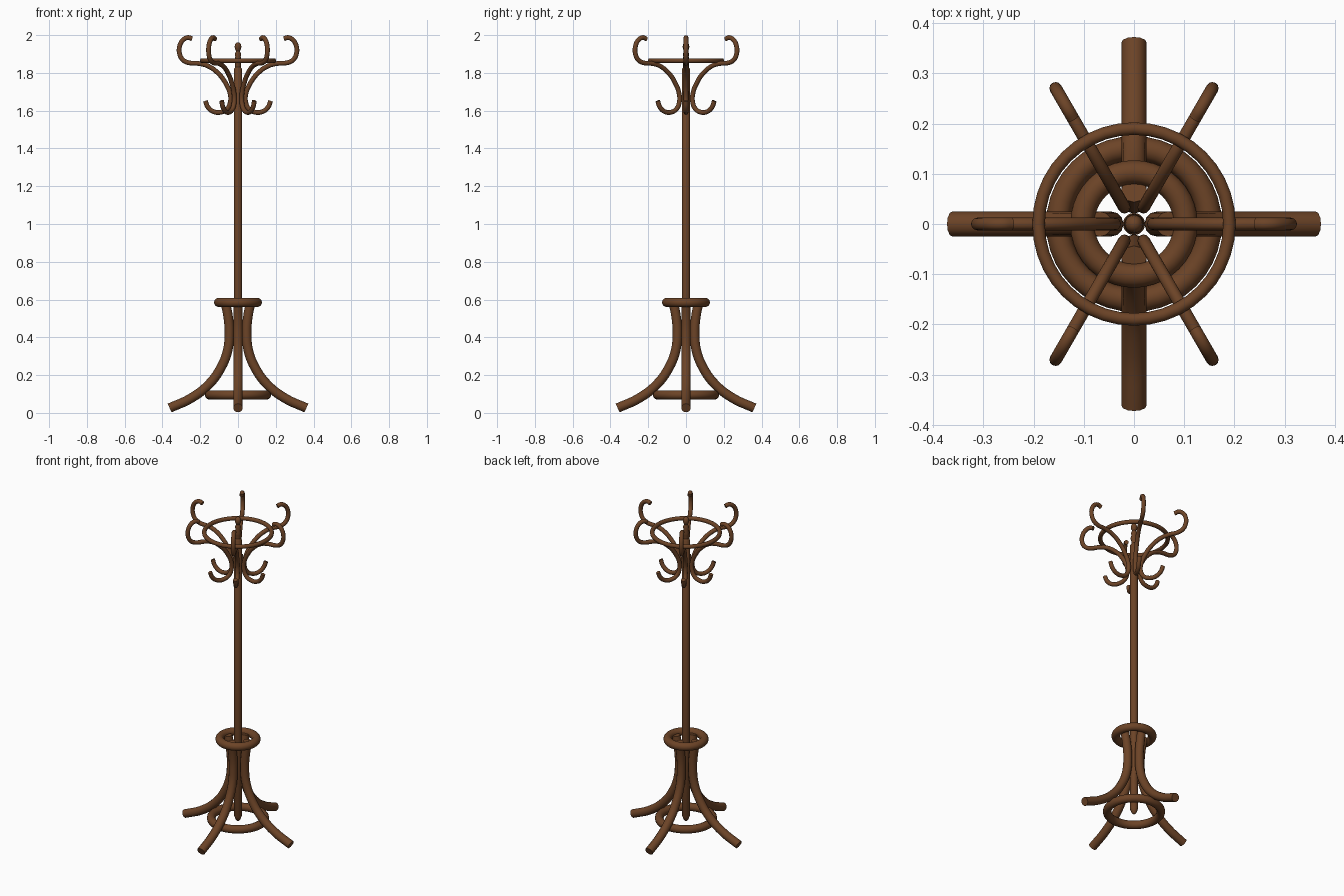
import bpy
import bmesh
from math import radians, pi
from mathutils import Matrix, Vector

cube = bpy.data.objects.get("Cube")
if cube:
    bpy.data.objects.remove(cube, do_unlink=True)

wood = bpy.data.materials.new("brown_wood")
wood.use_nodes = True
COLOUR = (0.15, 0.057, 0.02, 1)
wood.diffuse_color = COLOUR
wood.node_tree.nodes["Principled BSDF"].inputs["Base Color"].default_value = COLOUR


def finish(obj, angle=40):
    """Give the part its material and smooth shading with sharp edges kept."""
    bpy.ops.object.select_all(action="DESELECT")
    obj.select_set(True)
    bpy.context.view_layer.objects.active = obj
    obj.data.materials.clear()
    obj.data.materials.append(wood)
    bpy.ops.object.shade_smooth_by_angle(angle=radians(angle))


def bent_rod(name, path, radius):
    """Round rod following (distance from axis, height) points."""
    curve = bpy.data.curves.new(name, "CURVE")
    curve.dimensions = "3D"
    curve.bevel_depth = radius
    curve.bevel_resolution = 4
    curve.resolution_u = 5
    curve.use_fill_caps = True
    spline = curve.splines.new("BEZIER")
    spline.bezier_points.add(len(path) - 1)
    for point, (r, z) in zip(spline.bezier_points, path):
        point.co = (r, 0, z)
        point.handle_left_type = point.handle_right_type = "AUTO"
    obj = bpy.data.objects.new(name, curve)
    bpy.context.collection.objects.link(obj)
    bpy.ops.object.select_all(action="DESELECT")
    obj.select_set(True)
    bpy.context.view_layer.objects.active = obj
    bpy.ops.object.convert(target="MESH")
    obj = bpy.context.object
    finish(obj)
    return obj


def repeat_around(obj, count):
    """Copy a part evenly around the pole."""
    base = obj.name
    obj.name = base + "_1"
    for i in range(1, count):
        copy = obj.copy()
        copy.name = f"{base}_{i + 1}"
        copy.rotation_euler.z = 2 * pi * i / count
        bpy.context.collection.objects.link(copy)


def ring(name, major, minor, z):
    bpy.ops.mesh.primitive_torus_add(
        major_radius=major, minor_radius=minor, location=(0, 0, z),
        major_segments=40, minor_segments=14)
    obj = bpy.context.object
    obj.name = name
    finish(obj)


def turned(name, profile, sides=20):
    """Lathe a (radius, height) profile around the z axis."""
    bm = bmesh.new()
    verts = [bm.verts.new((r, 0, z)) for r, z in profile]
    edges = [bm.edges.new(pair) for pair in zip(verts, verts[1:])]
    bmesh.ops.spin(bm, geom=verts + edges, cent=(0, 0, 0), axis=(0, 0, 1),
                   angle=2 * pi, steps=sides)
    bmesh.ops.remove_doubles(bm, verts=bm.verts, dist=0.0005)
    bmesh.ops.recalc_face_normals(bm, faces=bm.faces)
    mesh = bpy.data.meshes.new(name)
    bm.to_mesh(mesh)
    bm.free()
    obj = bpy.data.objects.new(name, mesh)
    bpy.context.collection.objects.link(obj)
    finish(obj)


# Pole with a blunt point below
turned("pole", [(0, 0.075), (0.012, 0.085), (0.022, 0.11), (0.022, 1.82),
                (0.015, 1.83), (0, 1.83)])

# Turned finial ending in a ball
turned("finial", [(0, 1.82), (0.015, 1.82), (0.015, 1.85), (0.02, 1.865),
                  (0.014, 1.885), (0.017, 1.9), (0.01, 1.915), (0.016, 1.928),
                  (0.018, 1.94), (0.015, 1.953), (0.008, 1.96), (0, 1.962)])

# Four splayed legs
leg = bent_rod("leg", [(0.362, 0.026), (0.25, 0.077), (0.155, 0.15),
                       (0.09, 0.24), (0.055, 0.33), (0.046, 0.42),
                       (0.051, 0.5), (0.068, 0.59)], 0.025)
repeat_around(leg, 4)

# Rings tying the legs and hooks together
ring("lower_leg_ring", 0.151, 0.024, 0.095)
ring("upper_leg_ring", 0.103, 0.024, 0.585)
ring("hook_ring", 0.19, 0.0125, 1.865)

# Six double hooks: large curl above, small curl below
hook = bent_rod("hook", [(0.243, 1.98), (0.264, 1.987), (0.292, 1.973),
                         (0.31, 1.937), (0.309, 1.9), (0.292, 1.869),
                         (0.262, 1.854), (0.21, 1.85), (0.16, 1.837),
                         (0.105, 1.798), (0.065, 1.745), (0.042, 1.69),
                         (0.04, 1.65), (0.056, 1.611), (0.09, 1.592),
                         (0.13, 1.595), (0.16, 1.62), (0.173, 1.652)], 0.0125)
repeat_around(hook, 6)
